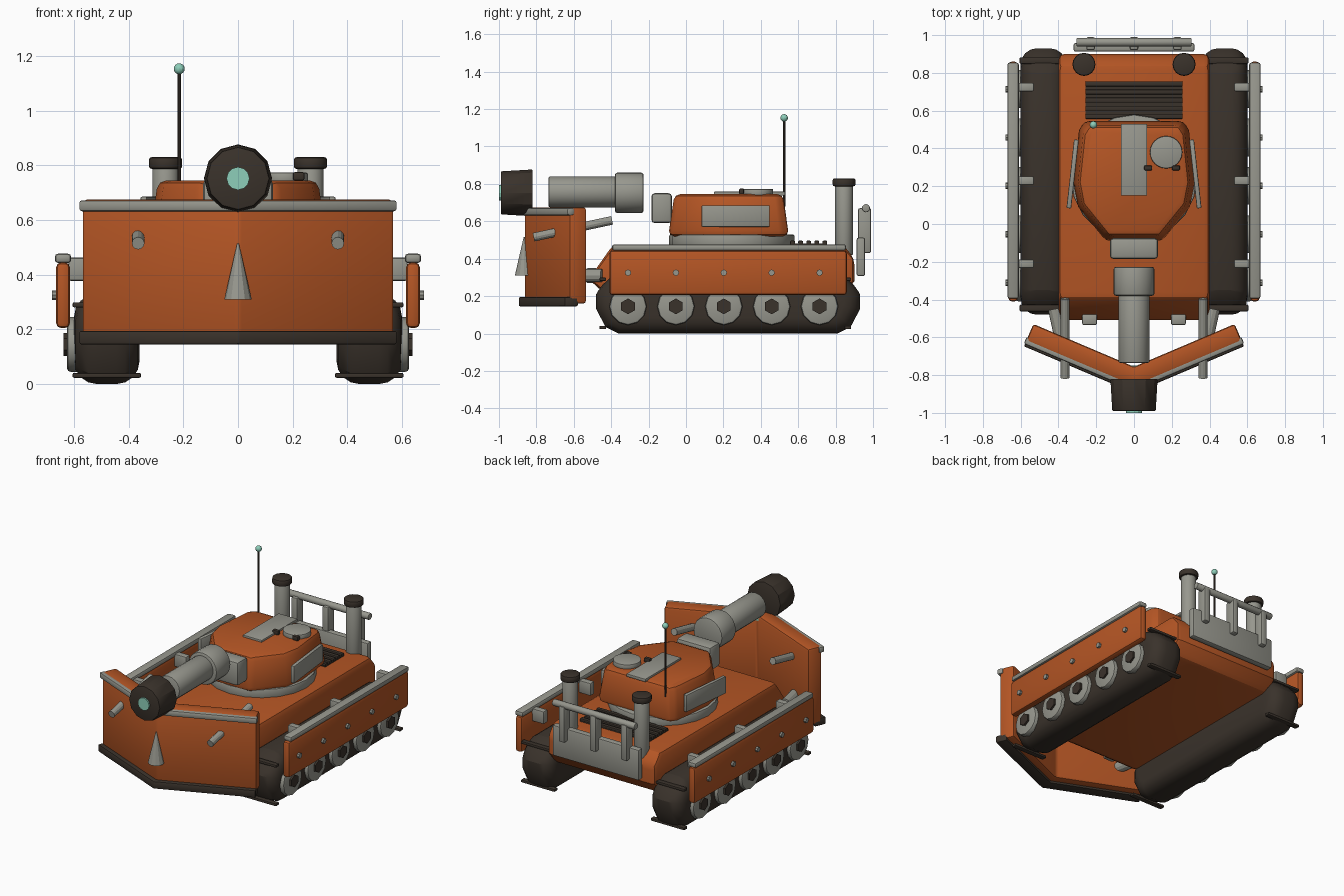
import bpy, bmesh, math
from mathutils import Vector, Matrix

cube = bpy.data.objects.get("Cube")
if cube:
    bpy.data.objects.remove(cube, do_unlink=True)


def material(name, rgb):
    m = bpy.data.materials.new(name)
    m.use_nodes = True
    m.diffuse_color = (*rgb, 1)
    m.node_tree.nodes["Principled BSDF"].inputs["Base Color"].default_value = (*rgb, 1)
    return m


ORANGE = material("burnt orange paint", (0.46, 0.092, 0.018))
GREY = material("bare grey metal", (0.31, 0.31, 0.27))
DARK = material("dark brown rubber", (0.042, 0.032, 0.024))
MINT = material("mint glow", (0.27, 0.62, 0.49))


def finish(name, bm, mat, bevel=0.0, segments=2):
    """Bevel the sharp edges, then make the object and smooth it by angle."""
    bmesh.ops.recalc_face_normals(bm, faces=bm.faces)
    if bevel:
        sharp = [e for e in bm.edges if e.calc_face_angle(0) > math.radians(38)]
        bmesh.ops.bevel(bm, geom=sharp, offset=bevel, segments=segments,
                        profile=0.5, affect='EDGES', clamp_overlap=True)
    mesh = bpy.data.meshes.new(name)
    bm.to_mesh(mesh)
    bm.free()
    mesh.materials.append(mat)
    ob = bpy.data.objects.new(name, mesh)
    bpy.context.collection.objects.link(ob)
    bpy.ops.object.select_all(action='DESELECT')
    ob.select_set(True)
    bpy.context.view_layer.objects.active = ob
    bpy.ops.object.shade_smooth_by_angle(angle=math.radians(28))
    return ob


def box(name, loc, size, mat, bevel=0.0, turn=0.0):
    bm = bmesh.new()
    m = Matrix.Translation(loc) @ Matrix.Rotation(turn, 4, 'Z') @ Matrix.Diagonal((*size, 1))
    bmesh.ops.create_cube(bm, size=1, matrix=m)
    return finish(name, bm, mat, bevel)


def rod(name, a, b, r, mat, r_end=None, sides=16, bevel=0.0):
    """Cylinder or cone between two points."""
    a, b = Vector(a), Vector(b)
    bm = bmesh.new()
    m = Matrix.Translation((a + b) / 2) @ (b - a).to_track_quat('Z', 'Y').to_matrix().to_4x4()
    bmesh.ops.create_cone(bm, cap_ends=True, segments=sides, radius1=r,
                          radius2=r if r_end is None else r_end, depth=(b - a).length, matrix=m)
    return finish(name, bm, mat, bevel)


def prism(name, outline, axis, lo, hi, mat, bevel=0.0, segments=2, taper=1.0, pivot=0.0):
    """Outline in (y, z) swept along x, or in (x, y) swept along z."""
    bm = bmesh.new()
    rings = []
    for level, k in ((lo, 1.0), (hi, taper)):
        pts = [(u * k, pivot + (v - pivot) * k) for u, v in outline]
        rings.append([bm.verts.new((level, u, v) if axis == 'x' else (u, v, level)) for u, v in pts])
    low, high = rings
    bm.faces.new(low)
    bm.faces.new(high)
    for i in range(len(low)):
        j = (i + 1) % len(low)
        bm.faces.new((low[i], low[j], high[j], high[i]))
    return finish(name, bm, mat, bevel, segments)


SIDES = ((1, "left"), (-1, "right"))
WHEELS = [-0.31 + 0.256 * i for i in range(5)]

# Hull
prism("hull", [(-0.42, 0.2), (-0.52, 0.29), (-0.39, 0.475), (0.84, 0.475), (0.9, 0.4), (0.9, 0.28), (0.84, 0.2)],
      'x', -0.4, 0.4, ORANGE, 0.03)

# Running gear and skirts
track = [(-0.48, 0.13), (-0.43, 0.035), (-0.36, 0), (0.81, 0), (0.88, 0.035), (0.93, 0.13),
         (0.93, 0.21), (0.88, 0.3), (0.8, 0.33), (-0.35, 0.33), (-0.43, 0.3), (-0.48, 0.21)]
for s, side in SIDES:
    prism(side + "_track", track, 'x', s * 0.36, s * 0.6, DARK, 0.085, 4)
    for y in (-0.445, 0.865):
        for z in (0.032, 0.29):
            box(side + "_track_lug", (s * 0.48, y, z), (0.25, 0.035, 0.018), DARK, 0.005)
    for y in WHEELS:
        rod(side + "_wheel", (s * 0.56, y, 0.145), (s * 0.625, y, 0.145), 0.1, GREY, sides=12, bevel=0.012)
        rod(side + "_wheel_hub", (s * 0.6, y, 0.145), (s * 0.638, y, 0.145), 0.042, DARK, sides=6)
        rod(side + "_skirt_bolt", (s * 0.64, y, 0.325), (s * 0.68, y, 0.325), 0.017, GREY, sides=8)
    box(side + "_skirt", (s * 0.64, 0.225, 0.325), (0.05, 1.27, 0.24), ORANGE, 0.018)
    box(side + "_skirt_rail", (s * 0.64, 0.23, 0.46), (0.06, 1.25, 0.034), GREY, 0.012)
    for y in (0.725, 0.23, -0.21):
        box(side + "_skirt_bracket", (s * 0.575, y, 0.42), (0.09, 0.045, 0.085), GREY, 0.008)

# Turret
rod("turret_ring", (0, 0.245, 0.46), (0, 0.245, 0.53), 0.335, GREY, sides=20, bevel=0.01)
half = [(0.15, -0.095), (0.30, 0.09), (0.325, 0.22), (0.295, 0.5), (0.265, 0.55)]
prism("turret", half + [(-x, y) for x, y in reversed(half)], 'z', 0.52, 0.745, ORANGE,
      0.03, taper=0.9, pivot=0.24)
for s, side in SIDES:
    box(side + "_turret_plate", (s * 0.325, 0.265, 0.628), (0.025, 0.365, 0.115), GREY, 0.006, s * 0.11)
box("roof_plate", (0, 0.34, 0.748), (0.14, 0.38, 0.02), GREY, 0.003)
rod("hatch", (0.17, 0.38, 0.735), (0.17, 0.38, 0.773), 0.086, GREY, sides=24, bevel=0.006)
for x in (0.075, 0.222):
    box("hatch_hinge", (x, 0.297, 0.76), (0.042, 0.026, 0.03), DARK, 0.006)
rod("antenna", (-0.215, 0.525, 0.68), (-0.215, 0.525, 1.15), 0.006, DARK, sides=8)
bm = bmesh.new()
bmesh.ops.create_uvsphere(bm, u_segments=12, v_segments=8, radius=0.02,
                          matrix=Matrix.Translation((-0.215, 0.525, 1.153)))
finish("antenna_tip", bm, MINT)

# Gun
box("mantlet", (0, -0.13, 0.67), (0.255, 0.11, 0.16), GREY, 0.018)
rod("gun_sleeve", (0, -0.227, 0.752), (0, -0.38, 0.752), 0.108, GREY, sides=20, bevel=0.012)
rod("gun_barrel", (0, -0.36, 0.757), (0, -0.735, 0.757), 0.082, GREY, sides=20, bevel=0.008)
rod("muzzle", (0, -0.82, 0.752), (0, -0.99, 0.752), 0.125, DARK, r_end=0.115, sides=12, bevel=0.006)
rod("muzzle_lens", (0, -0.97, 0.752), (0, -1.0, 0.752), 0.042, MINT, sides=12)

# Front plough: bands offset forward from one V-shaped centre line
ANGLE = math.radians(23)


def v_band(name, back, front, reach, z0, z1, mat, bevel):
    def corner(d, s):
        return (s * (reach * math.cos(ANGLE) + d * math.sin(ANGLE)),
                -0.81 + reach * math.sin(ANGLE) - d * math.cos(ANGLE))
    fold = 1 / math.cos(ANGLE)
    prism(name, [corner(front, -1), (0, -0.81 - front * fold), corner(front, 1),
                 corner(back, 1), (0, -0.81 - back * fold), corner(back, -1)],
          'z', z0, z1, mat, bevel)


v_band("plough_blade", -0.05, 0.05, 0.6, 0.16, 0.675, ORANGE, 0.015)
v_band("plough_top_rail", 0.025, 0.066, 0.606, 0.632, 0.672, GREY, 0.01)
v_band("plough_cutting_edge", 0.0, 0.078, 0.6, 0.145, 0.195, DARK, 0.008)
rod("plough_spike", (0, -0.865, 0.31), (0, -0.865, 0.515), 0.05, GREY, r_end=0.003, sides=12)
box("plough_lamp", (0, -0.76, 0.655), (0.14, 0.02, 0.025), MINT)
for s, side in SIDES:
    rod(side + "_plough_strut", (s * 0.365, -0.815, 0.515), (s * 0.365, -0.395, 0.605), 0.023, GREY, sides=12)
    rod(side + "_plough_arm", (s * 0.42, -0.45, 0.31), (s * 0.37, -0.68, 0.31), 0.035, GREY, sides=12)
    box(side + "_front_bracket", (s * 0.235, -0.505, 0.31), (0.08, 0.06, 0.08), GREY, 0.01)

# Engine deck and exhausts
box("grille_base", (0, 0.655, 0.475), (0.515, 0.2, 0.012), DARK)
for i in range(5):
    box("grille_slat", (0, 0.57 + 0.043 * i, 0.487), (0.515, 0.026, 0.018), DARK, 0.005)
for s, side in SIDES:
    rod(side + "_exhaust", (s * 0.265, 0.845, 0.42), (s * 0.265, 0.845, 0.8), 0.048, GREY, bevel=0.005)
    rod(side + "_exhaust_cap", (s * 0.265, 0.845, 0.787), (s * 0.265, 0.845, 0.83), 0.061, DARK, bevel=0.01)

# Rear guard
box("rear_plate", (0, 0.935, 0.41), (0.64, 0.045, 0.205), GREY, 0.01)
for x in (-0.23, 0, 0.23):
    box("rear_post", (x, 0.955, 0.55), (0.045, 0.07, 0.24), GREY, 0.01)
rod("rear_rail", (-0.305, 0.962, 0.67), (0.305, 0.962, 0.67), 0.022, GREY, sides=12, bevel=0.005)
